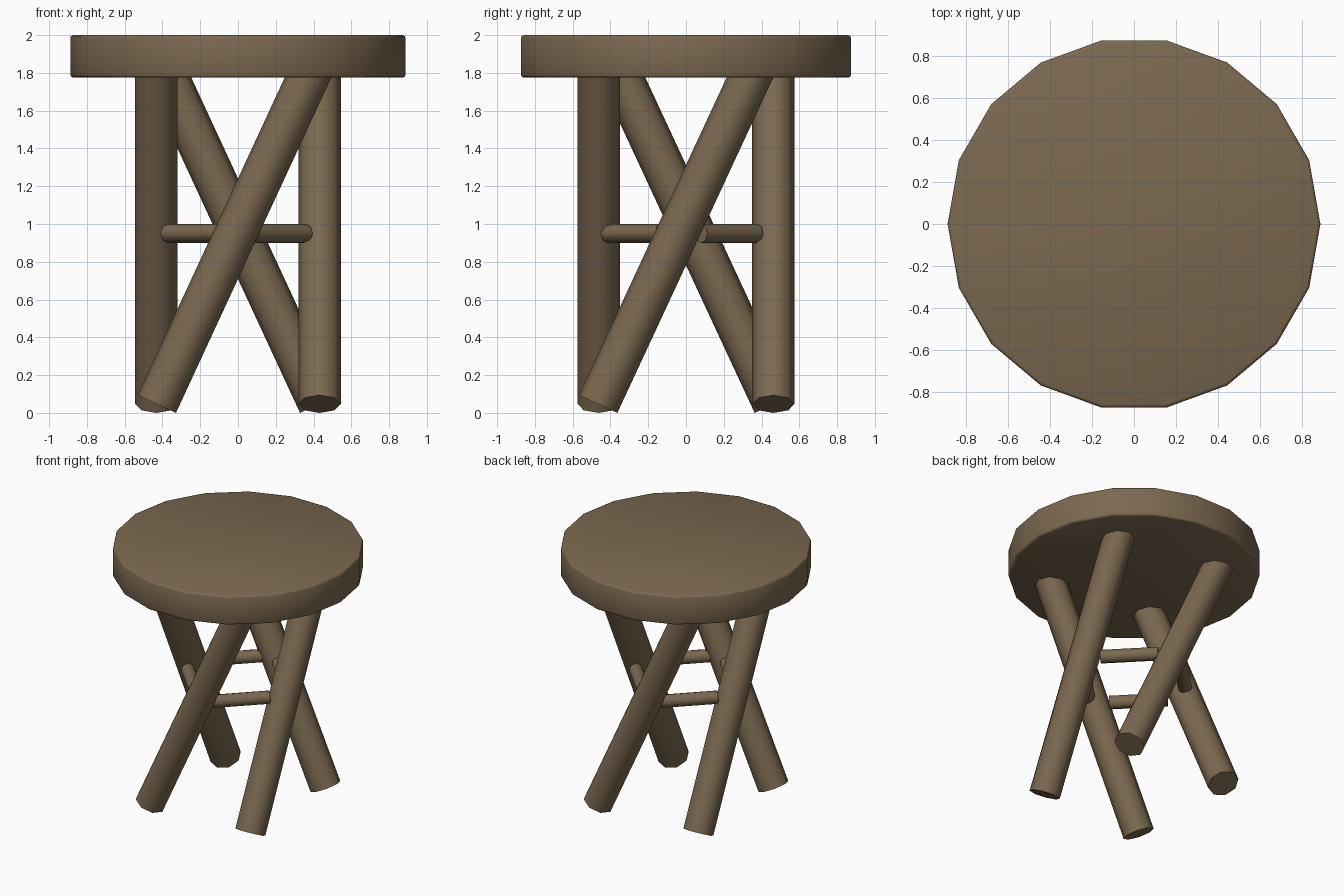
import bpy
import bmesh
from math import cos, sin, pi, radians
from mathutils import Vector, Matrix

if "Cube" in bpy.data.objects:
    bpy.data.objects.remove(bpy.data.objects["Cube"], do_unlink=True)

wood = bpy.data.materials.new("brown_wood")
wood.use_nodes = True
colour = (0.20, 0.14, 0.08, 1)
wood.diffuse_color = colour
bsdf = wood.node_tree.nodes["Principled BSDF"]
bsdf.inputs["Base Color"].default_value = colour
bsdf.inputs["Roughness"].default_value = 0.8


def rod(name, start, end, radius, sides, bevel=0.0):
    """Prism between two points, with a corner in the upright plane of its axis."""
    start, end = Vector(start), Vector(end)
    axis = end - start
    turn = axis.to_track_quat('Z', 'Y').to_matrix() if axis.xy.length > 0.001 else Matrix.Identity(3)
    bm = bmesh.new()
    rings = []
    for p in (start, end):
        rings.append([bm.verts.new(p + turn @ Vector((radius * cos(2 * pi * i / sides),
                                                      radius * sin(2 * pi * i / sides), 0)))
                      for i in range(sides)])
    low, high = rings
    caps = [bm.faces.new(low[::-1]), bm.faces.new(high)]
    rim = [e for f in caps for e in f.edges]
    for i in range(sides):
        j = (i + 1) % sides
        bm.faces.new((low[i], low[j], high[j], high[i]))
    if bevel:
        bmesh.ops.bevel(bm, geom=rim, offset=bevel, segments=2, profile=0.5, affect='EDGES')
    bmesh.ops.recalc_face_normals(bm, faces=bm.faces)
    mesh = bpy.data.meshes.new(name)
    bm.to_mesh(mesh)
    bm.free()
    mesh.materials.append(wood)
    obj = bpy.data.objects.new(name, mesh)
    bpy.context.collection.objects.link(obj)
    bpy.ops.object.select_all(action='DESELECT')
    obj.select_set(True)
    bpy.context.view_layer.objects.active = obj
    bpy.ops.object.shade_smooth_by_angle(angle=radians(50))
    return obj


# Round seat
rod("seat", (0, 0, 1.775), (0, 0, 2.0), 0.887, 18, bevel=0.015)

# Leaning legs and stretchers, each repeated by a half turn
for s, front, side in ((1, "front", "left"), (-1, "back", "right")):
    rod(front + "_leg", (-0.43 * s, -0.462 * s, 0.047), (0.41 * s, -0.462 * s, 1.86), 0.112, 8)
    rod(side + "_leg", (0.432 * s, -0.465 * s, 0.047), (0.432 * s, 0.378 * s, 1.86), 0.112, 8)
    rod(front + "_" + side + "_stretcher",
        (0.075 * s, -0.415 * s, 0.95), (0.36 * s, -0.13 * s, 0.95), 0.05, 8)
    rod(side + "_cross_stretcher",
        (0.375 * s, 0.08 * s, 0.95), (0.09 * s, 0.375 * s, 0.95), 0.05, 8)
